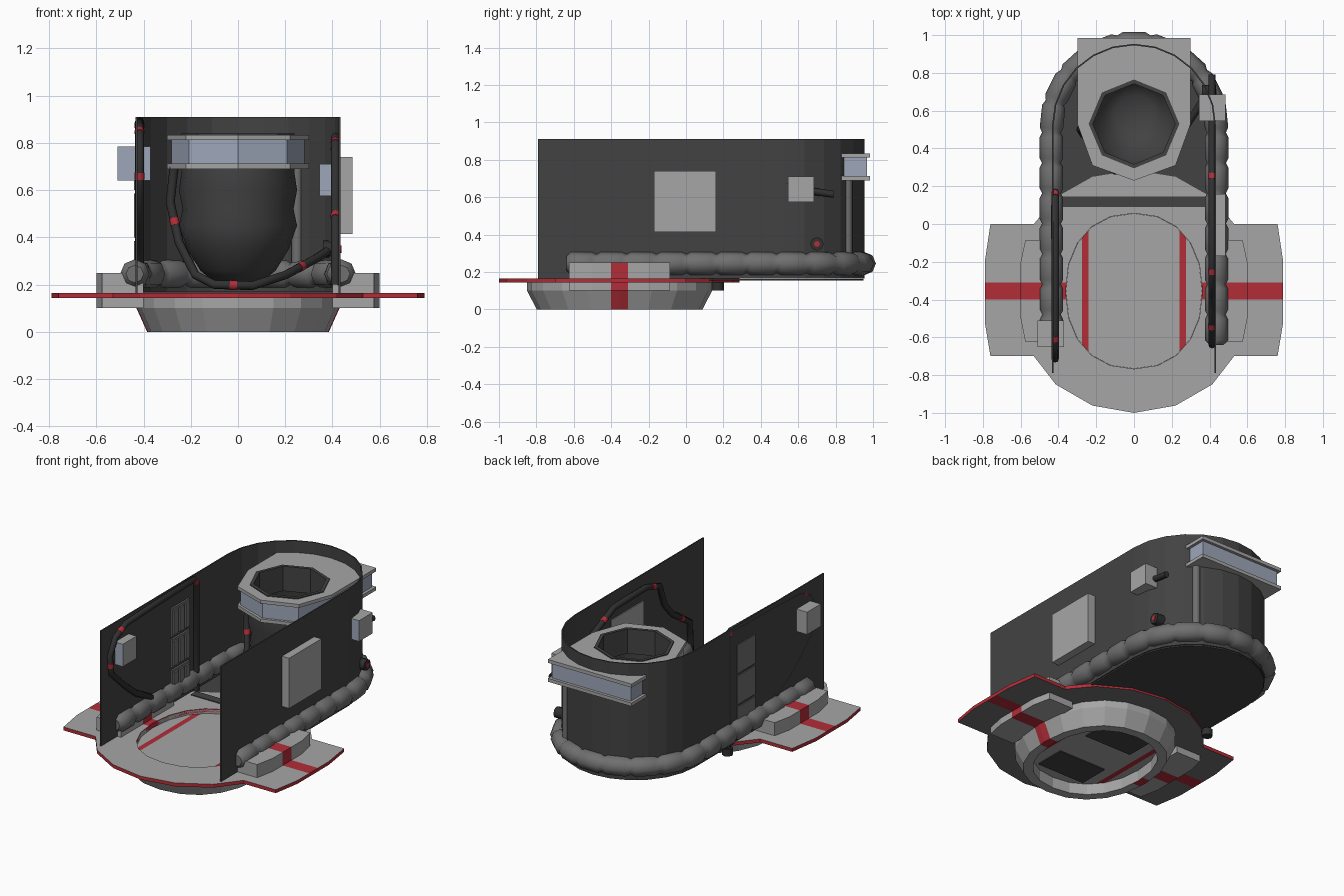
import bpy, bmesh, math
from mathutils import Vector

if "Cube" in bpy.data.objects:
    bpy.data.objects.remove(bpy.data.objects["Cube"])

def material(name, rgb):
    m = bpy.data.materials.new(name)
    m.diffuse_color = (*rgb, 1)
    m.use_nodes = True
    m.node_tree.nodes["Principled BSDF"].inputs["Base Color"].default_value = m.diffuse_color
    return m

LIGHT = material("light_grey", (.38, .38, .38))
MID = material("mid_grey", (.16, .16, .16))
DARK = material("charcoal", (.055, .055, .055))
BLACK = material("hose_black", (.03, .03, .03))
RED = material("red", (.45, .026, .04))
BLUE = material("blue_grey", (.34, .39, .49))

def finish(name, bm, mats, rule=None, cuts=(), normals=True):
    """Cut the mesh along planes, colour faces by a rule, make the object."""
    for axis, v in cuts:
        n = Vector((0, 0, 0)); n[axis] = 1
        bmesh.ops.bisect_plane(bm, geom=bm.verts[:] + bm.edges[:] + bm.faces[:],
                               plane_co=n * v, plane_no=n)
    if normals:
        bmesh.ops.recalc_face_normals(bm, faces=bm.faces)
    bm.normal_update()
    if rule:
        for f in bm.faces:
            f.material_index = rule(f.calc_center_median(), f.normal)
    me = bpy.data.meshes.new(name)
    bm.to_mesh(me); bm.free()
    for m in mats:
        me.materials.append(m)
    ob = bpy.data.objects.new(name, me)
    bpy.context.collection.objects.link(ob)
    return ob

def prism(name, outline, z0, z1, mats, hole=None, **kw):
    bm = bmesh.new()
    edges = []
    for loop in [outline] + ([hole] if hole else []):
        vs = [bm.verts.new((x, y, z0)) for x, y in loop]
        edges += [bm.edges.new((vs[i - 1], vs[i])) for i in range(len(vs))]
    bmesh.ops.triangle_fill(bm, use_beauty=True, edges=edges, normal=(0, 0, 1))
    ext = bmesh.ops.extrude_face_region(bm, geom=bm.faces[:], use_keep_orig=True)
    bmesh.ops.translate(bm, vec=(0, 0, z1 - z0),
                        verts=[v for v in ext["geom"] if isinstance(v, bmesh.types.BMVert)])
    return finish(name, bm, mats, **kw)

def box(name, x, y, z, mats, **kw):
    return prism(name, [(x[0], y[0]), (x[1], y[0]), (x[1], y[1]), (x[0], y[1])], *z, mats, **kw)

def oval(rx, ry, cy, n=20, p=1.0):
    out = []
    for i in range(n):
        a = math.tau * i / n + math.pi / 2
        c, s = math.cos(a), math.sin(a)
        out.append((rx * math.copysign(abs(c) ** p, c), cy + ry * math.copysign(abs(s) ** p, s)))
    return out

def loft(name, rings, mats, closed=False, cap=False, **kw):
    bm = bmesh.new()
    rows = [[bm.verts.new((x, y, z)) for x, y in pts] for pts, z in rings]
    n = len(rows[0])
    for k in range(len(rows) if closed else len(rows) - 1):
        a, b = rows[k], rows[(k + 1) % len(rows)]
        for i in range(n):
            bm.faces.new((a[i - 1], a[i], b[i], b[i - 1]))
    if cap:
        bm.faces.new(rows[-1])
    return finish(name, bm, mats, **kw)

def hose(name, pts, r, mat, radii=None, res=2):
    cu = bpy.data.curves.new(name, "CURVE")
    cu.dimensions = "3D"
    cu.bevel_depth, cu.bevel_resolution, cu.use_fill_caps = r, res, True
    sp = cu.splines.new("POLY")
    sp.points.add(len(pts) - 1)
    for i, p in enumerate(pts):
        sp.points[i].co = (*p, 1)
        sp.points[i].radius = radii[i] if radii else 1
    cu.materials.append(mat)
    ob = bpy.data.objects.new(name, cu)
    bpy.context.collection.objects.link(ob)
    return ob

CY = -.355
STRIPE = ((1, -.40), (1, -.31))
def striped(c):
    return -.40 < c.y < -.31 and abs(c.x) > .355

# Winged base plate: 18-sided disc with a wing each side, red rim
half = [(.645 * math.sin(math.radians(a)), CY - .645 * math.cos(math.radians(a))) for a in (0, 20, 40)]
half += [(.53, -.70), (.76, -.70), (.79, -.52), (.79, -.20), (.76, 0), (.53, 0)]
half += [(.415, .14), (.22, .25), (0, .285)]
plate = half + [(-x, y) for x, y in half[-2:0:-1]]
prism("base_plate", plate, .143, .165, [LIGHT, RED, MID], hole=oval(.362, .412, CY, p=.9),
      cuts=STRIPE + ((0, -.362), (0, .362)),
      rule=lambda c, n: 1 if abs(n.z) < .5 or striped(c) else (0 if n.z > 0 else 2))

# Tapered oval bowl under the plate
ov = lambda rx, ry: oval(rx, ry, CY, p=.9)
loft("bowl", [(ov(.43, .495), .16), (ov(.43, .495), .10), (ov(.385, .443), 0), (ov(.33, .385), 0),
              (ov(.33, .385), .12), (ov(.362, .412), .12), (ov(.362, .412), .16)],
     [LIGHT, RED], closed=True, cuts=STRIPE,
     rule=lambda c, n: int(-.40 < c.y < -.31 and abs(c.x) > .34))
prism("bowl_floor", ov(.361, .411), .07, .135, [LIGHT, RED],
      cuts=[(0, v) for v in (-.275, -.24, .24, .275)],
      rule=lambda c, n: int(.24 < abs(c.x) < .275 and abs(n.z) > .5))
for i, y in enumerate((-.57, -.14)):
    box(f"floor_hatch_{i}", (-.17, .17), (y - .1, y + .1), (.064, .0705), [DARK])

# Side pods with the red band
for s, side in ((1, "right"), (-1, "left")):
    pod = [(.40, -.625), (.575, -.625), (.60, -.50), (.60, -.20), (.575, -.085), (.40, -.085)]
    prism(f"side_pod_{side}", [(s * x, y) for x, y in pod], .10, .25, [LIGHT, RED],
          cuts=STRIPE, rule=lambda c, n: int(striped(c)))

# U-shaped wall, open at the front
AY = .52
def u_path(r, y0, n=12):
    arc = [(r * math.cos(math.pi * i / n), AY + r * math.sin(math.pi * i / n)) for i in range(n + 1)]
    return [(r, y0)] + arc + [(-r, y0)]

bm = bmesh.new()
pts = u_path(.43, -.79)
rows = [[bm.verts.new((x, y, z)) for x, y in pts] for z in (.165, .91)]
for i in range(len(pts) - 1):
    bm.faces.new((rows[0][i], rows[0][i + 1], rows[1][i + 1], rows[1][i]))
wall = finish("wall", bm, [DARK])
sol = wall.modifiers.new("thickness", "SOLIDIFY")
sol.thickness, sol.offset = .008, 0

# Rear floor and threshold strip
prism("rear_floor", u_path(.43, .10), .155, .163, [DARK])
box("threshold", (-.40, .40), (.09, .145), (.16, .17), [DARK])

# Ribbed bumper tube following the wall
R = .437
L = AY + .64
total = 2 * L + math.pi * R
def u_at(s):
    if s < L:
        return (R, -.64 + s, .245)
    if s > total - L:
        return (-R, -.64 + total - s, .245)
    a = (s - L) / R
    return (R * math.cos(a), AY + R * math.sin(a), .245)

N = 23
tube, rad = [], []
for k in range(N):
    for f, r in ((.0, .8), (.15, 1), (.85, 1)):
        tube.append(u_at((k + f) / N * total)); rad.append(r)
tube.append(u_at(total)); rad.append(.8)
rad[0] = rad[-1] = .6
hose("bumper_tube", tube, .062, MID, rad, res=2)

# I-beam collar at the back with its hole
def collar(d):
    return [(-.3 + d, .985 - d), (-.3 + d, .53), (-.22 + d * .7, .31 + d * .7), (0, .23 + d),
            (.22 - d * .7, .31 + d * .7), (.3 - d, .53), (.3 - d, .985 - d)]
octo = oval(.235, .23, .53, 8)
prism("collar_top_flange", collar(0), .812, .834, [LIGHT], hole=octo)
prism("collar_bottom_flange", collar(0), .69, .712, [LIGHT], hole=octo)
prism("collar_web", collar(.018), .712, .812, [BLUE], hole=octo)
prism("collar_lining", oval(.24, .235, .53, 8), .68, .84, [DARK], hole=oval(.218, .213, .53, 8))

# Hanging bag below the collar
prof = [(.235, .70), (.25, .60), (.235, .52), (.25, .45), (.215, .35), (.16, .26), (.10, .21)]
bag = loft("hanging_bag", [(oval(r, r * 1.05, .53 + (.7 - z) * .1, 16), z) for r, z in prof],
           [DARK], cap=True)
bag.data.polygons.foreach_set("use_smooth", [True] * len(bag.data.polygons))

# Rear post running through the wall
hose("rear_post", [(.25, .865, .28), (.25, .865, .70)], .024, MID)

# Wall boxes; the small ones have a blue front
front_blue = lambda c, n: int(n.y < -.5)
box("right_panel", (.42, .485), (-.17, .16), (.415, .74), [LIGHT])
box("right_small_box", (.345, .485), (.545, .685), (.575, .71), [LIGHT, BLUE], rule=front_blue)
box("left_small_box", (-.51, -.37), (-.65, -.51), (.64, .785), [LIGHT, BLUE], rule=front_blue)

# Stacked rack panels on the left wall, with raised slats
for i in range(3):
    z = .20 + i * .20
    box(f"rack_panel_{i}", (-.44, -.415), (-.08, .10), (z, z + .185), [MID])
    for j in range(3):
        y = -.075 + j * .06
        box(f"rack_slat_{i}_{j}", (-.42, -.405), (y, y + .045), (z + .015, z + .17), [MID])

# Hoses: left wall, right wall, and one hanging in front of the bag
lx, rx = -.417, .413
left = [(lx, y, z) for y, z in ((.17, .11), (.17, .86), (.14, .89), (-.30, .88), (-.55, .87), (-.66, .82),
                                (-.715, .72), (-.70, .60), (-.56, .47), (-.45, .38), (-.30, .30), (-.27, .2))]
right = [(rx, y, z) for y, z in ((-.64, .2), (-.63, .43), (-.45, .55), (-.37, .64), (-.32, .78), (-.18, .825),
                                 (.15, .82), (.35, .73), (.55, .67), (.65, .635), (.79, .615))]
hang = [(-.27, .50, .70), (-.287, .50, .55), (-.25, .45, .38), (-.18, .33, .24), (-.10, .28, .20),
        (.06, .28, .195), (.20, .40, .24), (.33, .60, .31), (.39, .70, .35)]
for nm, p in (("left_hose", left), ("right_hose", right), ("hanging_hose", hang)):
    hose(nm, p, .019, BLACK)
    for i in (1, 4, 6):       # red bands
        a, b = Vector(p[i]), Vector(p[i + 1])
        d = (b - a).normalized() * .015
        m = (a + b) / 2
        hose(f"{nm}_band_{i}", [m - d, m + d], .0205, RED)

# Hose couplings
hose("left_coupling", [(lx, .17, .10), (lx, .17, .145)], .032, BLACK)
hose("right_coupling", [(.36, .70, .35), (.435, .70, .35)], .036, BLACK)
hose("right_coupling_tip", [(.435, .70, .35), (.438, .70, .35)], .016, RED)
